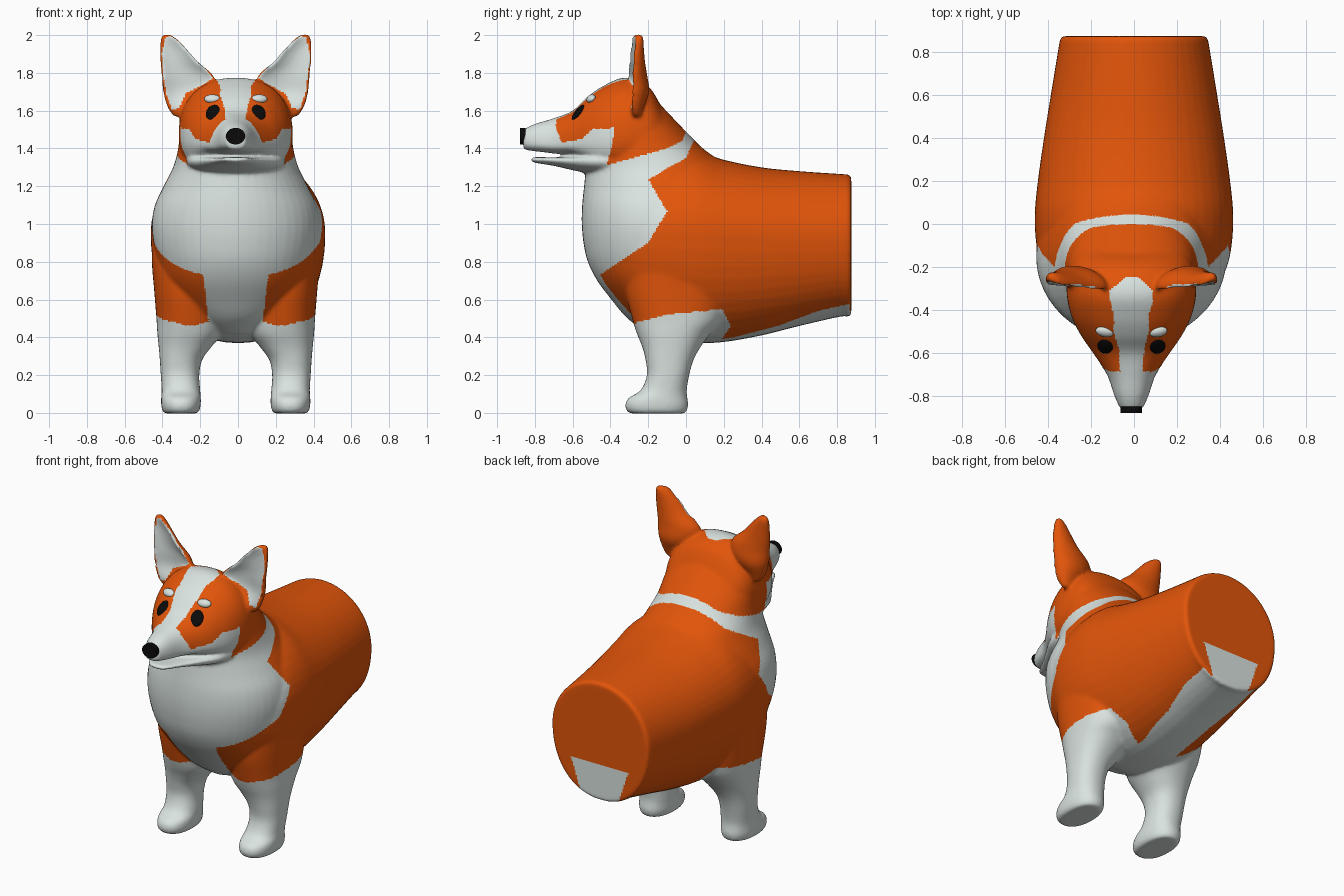
import bpy, bmesh, math
from mathutils import Matrix, Vector
from mathutils.bvhtree import BVHTree

if "Cube" in bpy.data.objects:
    bpy.data.objects.remove(bpy.data.objects["Cube"])


def material(name, rgb):
    m = bpy.data.materials.new(name)
    m.diffuse_color = (*rgb, 1)
    m.use_nodes = True
    m.node_tree.nodes["Principled BSDF"].inputs["Base Color"].default_value = m.diffuse_color
    return m


ORANGE = material("orange fur", (0.76, 0.09, 0.003))
WHITE = material("white fur", (0.70, 0.77, 0.75))
BLACK = material("black", (0.003, 0.003, 0.003))
CX = -.012   # head, chest and legs sit slightly off the torso centre


def spline(rows, n=6):
    """Smooth the rows of section values with a Catmull-Rom curve."""
    out = []
    for i in range(len(rows) - 1):
        a, b, c, d = (rows[max(i - 1, 0)], rows[i], rows[i + 1],
                      rows[min(i + 2, len(rows) - 1)])
        for k in range(n):
            t = k / n
            out.append([0.5 * (2 * q + (r - p) * t + (2 * p - 5 * q + 4 * r - s) * t * t
                               + (3 * q - p - 3 * r + s) * t ** 3)
                        for p, q, r, s in zip(a, b, c, d)])
    return out + [list(rows[-1])]


def power(v, e):
    return math.copysign(abs(v) ** e, v)


def skin(bm, rows, section, n=48):
    """Loft closed sections and cap both ends."""
    rings = [[bm.verts.new(section(r, 2 * math.pi * k / n)) for k in range(n)]
             for r in spline(rows)]
    for a, b in zip(rings, rings[1:]):
        for k in range(n):
            bm.faces.new((a[k], a[(k + 1) % n], b[(k + 1) % n], b[k]))
    bm.faces.new(rings[0])
    bm.faces.new(rings[-1])


def lengthwise(e_up, e_down, cx=0):
    """Section across y, from a row of y, top, bottom, half width, widest height."""
    def f(r, t):
        y, top, bot, w, mid = r
        c, s = math.cos(t), math.sin(t)
        e = e_up if s > 0 else e_down
        return (cx + w * power(c, e), y, mid + (top - mid if s > 0 else mid - bot) * power(s, e))
    return f


def neck_section(r, t):
    z, front, back, w = r
    return (CX + w * math.cos(t), (front + back) / 2 + (back - front) / 2 * math.sin(t), z)


def leg_section(side):
    def f(r, t):
        z, x, y, rx, ry = r
        return (CX + side * (x + rx * power(math.cos(t), .88)),
                y + ry * power(math.sin(t), .88), z)
    return f


def ear_section(side):
    def f(r, t):
        z, x0, x1, rim, depth, scoop = r
        s, c = math.sin(t), math.cos(t)
        y = rim + depth * s if s > 0 else rim + scoop * s * s - .016 * min(1, -4 * s)
        return (CX + side * ((x0 + x1) / 2 + (x1 - x0) / 2 * c), y + .012 * c, z)
    return f


bm = bmesh.new()

# torso
skin(bm, [(.875, 1.25, .52, .333, .92), (.86, 1.262, .507, .345, .92), (.82, 1.265, .51, .352, .92),
          (.6, 1.28, .46, .388, .92), (.4, 1.30, .41, .42, .93), (.2, 1.34, .375, .448, .94),
          (.05, 1.385, .37, .462, .95), (-.1, 1.36, .385, .455, .96), (-.22, 1.28, .45, .425, .95),
          (-.35, 1.18, .58, .345, .92), (-.45, 1.08, .74, .22, .9)], lengthwise(1, .92))

# chest and neck
skin(bm, [(.42, -.2, -.05, .1), (.5, -.31, 0, .2), (.6, -.395, .1, .31), (.7, -.47, .15, .375),
          (.8, -.52, .2, .41), (.9, -.543, .23, .435), (1.0, -.552, .25, .444), (1.1, -.55, .26, .428),
          (1.2, -.54, .27, .382), (1.3, -.53, .22, .332), (1.4, -.52, .09, .305),
          (1.5, -.5, -.01, .295), (1.6, -.47, -.105, .27), (1.69, -.42, -.19, .2)], neck_section)

# head and upper muzzle
skin(bm, [(-.862, 1.50, 1.395, .052, 1.44), (-.8, 1.53, 1.385, .08, 1.43),
          (-.7, 1.56, 1.375, .115, 1.42), (-.6, 1.60, 1.365, .18, 1.42),
          (-.52, 1.675, 1.31, .235, 1.44), (-.43, 1.735, 1.26, .28, 1.46),
          (-.32, 1.775, 1.24, .302, 1.47), (-.2, 1.73, 1.25, .29, 1.47),
          (-.12, 1.6, 1.3, .24, 1.46)], lengthwise(.88, .85, CX))

# lower jaw
skin(bm, [(-.82, 1.347, 1.334, .035, 1.34), (-.8, 1.354, 1.324, .065, 1.342),
          (-.7, 1.353, 1.308, .12, 1.34), (-.6, 1.357, 1.285, .18, 1.338),
          (-.5, 1.37, 1.265, .24, 1.335), (-.4, 1.37, 1.255, .265, 1.335)], lengthwise(.75, .95, CX))

for side in (-1, 1):
    # front legs with paws
    skin(bm, [(-.003, .29, -.15, .085, .143), (.012, .29, -.155, .098, .16), (.045, .29, -.155, .105, .167),
              (.08, .29, -.148, .105, .155), (.12, .29, -.118, .102, .122), (.2, .295, -.095, .102, .112),
              (.28, .29, -.087, .112, .127), (.35, .268, -.077, .14, .155), (.42, .245, -.065, .17, .195),
              (.5, .24, -.045, .18, .24), (.65, .24, -.045, .192, .275), (.8, .24, -.045, .204, .275),
              (.95, .24, -.045, .2, .23)],
         leg_section(side))
    # ears
    skin(bm, [(1.57, .25, .33, -.27, .025, 0), (1.62, .2, .362, -.285, .06, .01),
              (1.70, .13, .385, -.285, .09, .04), (1.78, .115, .392, -.285, .08, .04),
              (1.86, .2, .4, -.28, .062, .03), (1.93, .262, .402, -.272, .048, .02),
              (1.98, .312, .398, -.262, .036, .005), (2.005, .347, .388, -.258, .022, 0)],
         ear_section(side))

bmesh.ops.recalc_face_normals(bm, faces=bm.faces)
mesh = bpy.data.meshes.new("dog_body")
bm.to_mesh(mesh)
bm.free()
body = bpy.data.objects.new("dog_body", mesh)
bpy.context.collection.objects.link(body)
bpy.context.view_layer.objects.active = body
body.select_set(True)

# fuse the parts into one skin and soften the joins
remesh = body.modifiers.new("fuse", 'REMESH')
remesh.mode = 'VOXEL'
remesh.voxel_size = .0092
soften = body.modifiers.new("soften", 'SMOOTH')
soften.factor = .5
soften.iterations = 14
for name in ("fuse", "soften"):
    bpy.ops.object.modifier_apply(modifier=name)
mesh = body.data

# fur markings, as outlines seen from the side (y, z) and the front (x, z)
COAT = [(.05, 1.46), (0, 1.35), (-.2, 1.235), (-.1, 1.065), (-.16, .97), (-.2, .9), (-.31, .83),
        (-.47, .72), (-.42, .66), (-.32, .42), (-.26, .48), (-.1, .52), (.19, .55), (.24, .46), (.18, .38),
        (.5, .465), (.7, .54), (.9, .585), (.95, 1.5), (.05, 1.6)]
MASK = [(0, 1.49), (-.02, 1.44), (-.1, 1.40), (-.25, 1.36), (-.42, 1.31), (-.39, 1.42), (-.38, 1.51),
        (-.5, 1.50), (-.55, 1.45), (-.66, 1.43), (-.69, 1.52), (-.68, 1.6), (-.6, 2.1), (.02, 2.1)]
INNER_EAR = [(.372, 1.99), (.392, 1.9), (.385, 1.8), (.37, 1.7), (.34, 1.61), (.3, 1.61), (.265, 1.69),
             (.16, 1.745), (.12, 1.775), (.2, 1.865), (.3, 1.965), (.345, 1.995)]
BLAZE = [(-.70, .05), (-.58, .06), (-.5, .082), (-.43, .08), (-.36, .1), (-.31, .1), (-.25, .03)]


def inside(poly, u, v):
    hit = False
    for (a, b), (c, d) in zip(poly, poly[1:] + poly[:1]):
        if (b > v) != (d > v) and u < a + (v - b) * (c - a) / (d - b):
            hit = not hit
    return hit


def blaze_width(y):
    for (a, w0), (b, w1) in zip(BLAZE, BLAZE[1:]):
        if a <= y <= b:
            return w0 + (w1 - w0) * (y - a) / (b - a)
    return 0


def is_orange(p, n):
    x, y, z = abs(p.x - CX), p.y, p.z
    if z > 1.58 and y > -.34 and n.y < -.02 and inside(INNER_EAR, x, z):
        return False
    if inside(MASK, y, z):
        return x > blaze_width(y)
    if y > .8 and n.y > .6:   # rump
        return z > .74 or abs(p.x) > .12 + .35 * (z - .5)
    belly = z < .75 and x < .135 + .12 * max(z - .42, 0)
    return inside(COAT, y, z) and not belly


mesh.materials.clear()
mesh.materials.append(WHITE)
mesh.materials.append(ORANGE)
for f in mesh.polygons:
    f.material_index = int(is_orange(f.center, f.normal))
bpy.ops.object.shade_smooth_by_angle(angle=math.radians(50))

tree = BVHTree.FromPolygons([v.co for v in mesh.vertices], [p.vertices for p in mesh.polygons])


def blob(name, x, z, size, mat, turn):
    """Flattened ball resting on the face, kept level and turned to the surface."""
    p, n, _, _ = tree.ray_cast(Vector((CX + x, -2, z)), Vector((0, 1, 0)))
    n = Vector((n.x * turn, n.y, n.z)).normalized()
    across = Vector((0, 0, 1)).cross(n).normalized()
    bpy.ops.mesh.primitive_uv_sphere_add(segments=24, ring_count=12)
    o = bpy.context.object
    o.name = name
    rot = Matrix((across, n.cross(across), n)).transposed()
    o.matrix_world = Matrix.LocRotScale(p, rot, Vector(size))
    o.data.materials.append(mat)
    bpy.ops.object.shade_smooth()


# eyes and brows
for side, tag in ((-1, "right"), (1, "left")):
    blob(tag + "_eye", side * .122, 1.592, (.037, .05, .012), BLACK, .7)
    blob(tag + "_brow", side * .125, 1.663, (.043, .026, .02), WHITE, .35)

# nose
bpy.ops.mesh.primitive_cylinder_add(vertices=32, radius=1, depth=1, location=(CX - .001, -.865, 1.465),
                                    rotation=(math.pi / 2, 0, 0))
nose = bpy.context.object
nose.name = "nose"
nose.scale = (.051, .044, .03)
nose.data.materials.append(BLACK)
bpy.ops.object.shade_smooth_by_angle(angle=math.radians(40))
